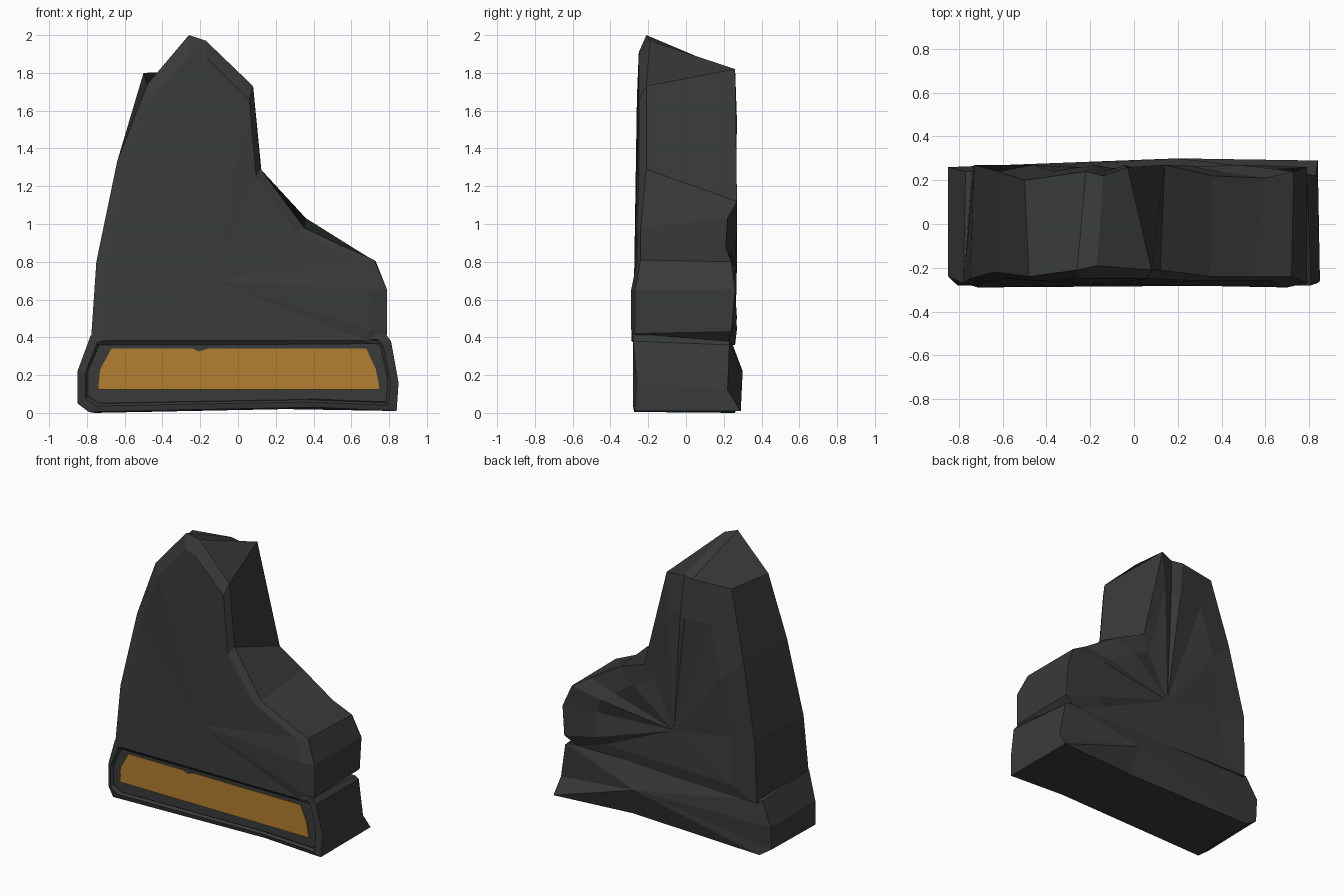
import bpy, bmesh

if "Cube" in bpy.data.objects:
    bpy.data.objects.remove(bpy.data.objects["Cube"])


def material(name, rgb):
    m = bpy.data.materials.new(name)
    m.diffuse_color = (*rgb, 1)
    m.use_nodes = True
    m.node_tree.nodes["Principled BSDF"].inputs["Base Color"].default_value = m.diffuse_color
    return m


STONE = material("dark_stone", (0.04, 0.043, 0.042))
AMBER = material("amber", (0.45, 0.21, 0.03))


def finish(name, bm, mat):
    bmesh.ops.recalc_face_normals(bm, faces=bm.faces)
    mesh = bpy.data.meshes.new(name)
    bm.to_mesh(mesh)
    bm.free()
    mesh.materials.append(mat)
    ob = bpy.data.objects.new(name, mesh)
    bpy.context.collection.objects.link(ob)
    return ob


def loft(name, loops, first_tip, last_tip):
    """Bridge matching loops and close both ends with a fan to a tip point."""
    bm = bmesh.new()
    rows = [[bm.verts.new(p) for p in loop] for loop in loops]
    n = len(rows[0])
    for a, b in zip(rows, rows[1:]):
        for i in range(n):
            j = (i + 1) % n
            bm.faces.new((a[i], a[j], b[j], b[i]))
    for row, tip in ((rows[0], first_tip), (rows[-1], last_tip)):
        t = bm.verts.new(tip)
        for i in range(n):
            bm.faces.new((row[i], row[(i + 1) % n], t))
    return finish(name, bm, STONE)


def inset(loop, cx, cz, sx, sz, y_of):
    return [(cx + (x - cx) * sx, y_of(i, y), cz + (z - cz) * sz)
            for i, (x, y, z) in enumerate(loop)]


# Rock body: front outline and back outline, with shallow faceted insets
front = [(-.78, -.27, .36), (-.75, -.25, .80), (-.64, -.22, 1.33), (-.48, -.24, 1.74),
         (-.26, -.21, 2.0), (-.17, -.19, 1.97), (.08, -.21, 1.73), (.12, -.21, 1.29),
         (.35, -.24, .98), (.54, -.24, .89), (.72, -.24, .81), (.79, -.27, .65),
         (.79, -.27, .42), (.76, -.26, .36)]
back = [(-.74, .26, .36), (-.73, .27, .80), (-.62, .24, 1.33), (-.50, .20, 1.80),
        (-.22, .24, 1.81), (-.14, .22, 1.81), (-.03, .26, 1.82), (.14, .27, 1.12),
        (.36, .22, 1.03), (.60, .21, .88), (.73, .24, .80), (.79, .26, .65),
        (.79, .24, .43), (.70, .22, .37)]
front_in = inset(front, -.12, .7, .9, .93, lambda i, y: min(-.25, y - .02))
back_in = inset(back, -.08, .7, .7, .75, lambda i, y: .255 + .015 * (-1) ** i)
loft("rock_body", [front_in, front, back, back_in], (-.12, -.275, .7), (-.08, .25, .7))

# Plinth: chipped slab with a stepped frame on its front
rim = [(-.79, -.275, .005), (-.85, -.24, .05), (-.85, -.24, .22), (-.78, -.27, .41),
       (.78, -.28, .42), (.81, -.28, .38), (.85, -.26, .16), (.84, -.27, .01),
       (.40, -.27, .03)]
rear = [(-.76, .26, 0), (-.85, .25, .06), (-.85, .26, .22), (-.77, .24, .38),
        (.76, .23, .38), (.79, .23, .36), (.83, .22, .12), (.84, .29, .01),
        (.25, .24, .02)]
lip = inset(rim, 0, .215, .95, .85, lambda i, y: -.28)
groove = inset(rim, 0, .215, .935, .79, lambda i, y: -.262)
frame = inset(rim, 0, .215, .925, .76, lambda i, y: -.266)
loft("plinth", [frame, groove, lip, rim, rear], (0, -.265, .22), (.2, .3, .22))

# Amber plate set in the plinth, with a small chip in its top edge
bm = bmesh.new()
plate = [(-.74, .125), (.75, .125), (.73, .23), (.68, .34), (-.16, .34),
         (-.21, .325), (-.24, .34), (-.67, .34), (-.73, .23)]
face = bm.faces.new([bm.verts.new((x, -.274 + (z - .125) * .015, z)) for x, z in plate])
out = bmesh.ops.extrude_face_region(bm, geom=[face])
for v in out["geom"]:
    if isinstance(v, bmesh.types.BMVert):
        v.co.y += .012
finish("amber_plate", bm, AMBER)
